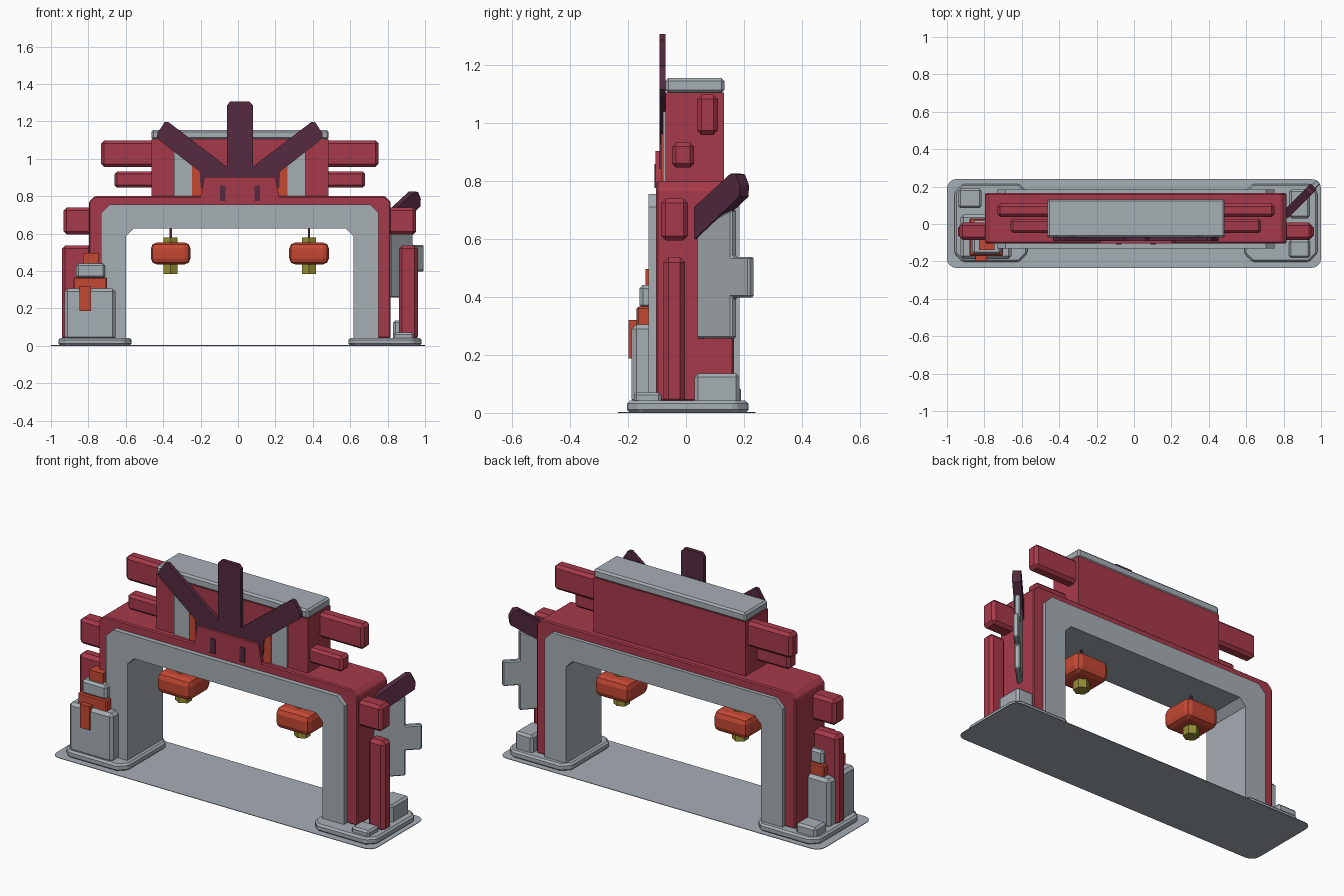
import bpy, bmesh
from math import cos, sin, pi
from mathutils import Matrix, Vector

cube = bpy.data.objects.get("Cube")
if cube:
    bpy.data.objects.remove(cube, do_unlink=True)


def material(name, rgb):
    m = bpy.data.materials.new(name)
    m.use_nodes = True
    m.diffuse_color = (*rgb, 1)
    m.node_tree.nodes["Principled BSDF"].inputs["Base Color"].default_value = (*rgb, 1)
    return m


RED = material("crimson paint", (0.39, 0.042, 0.07))
GRAY = material("pale stone", (0.38, 0.425, 0.455))
PURPLE = material("dark plum", (0.09, 0.024, 0.052))
ORANGE = material("orange red", (0.56, 0.065, 0.034))
YELLOW = material("olive gold", (0.30, 0.27, 0.035))

CX = 0.01      # centre line of the gate
CY = 0.03


def finish(name, bm, mat, bevel=0.0, segments=1):
    if bevel:
        bmesh.ops.bevel(bm, geom=bm.edges[:], offset=bevel, segments=segments,
                        affect='EDGES', profile=0.5, clamp_overlap=True)
    bmesh.ops.recalc_face_normals(bm, faces=bm.faces[:])
    me = bpy.data.meshes.new(name)
    bm.to_mesh(me)
    bm.free()
    me.materials.append(mat)
    ob = bpy.data.objects.new(name, me)
    bpy.context.scene.collection.objects.link(ob)
    return ob


def box(name, x, y, z, mat, bevel=0.0, segments=1):
    """Box from (min, max) pairs."""
    bm = bmesh.new()
    bmesh.ops.create_cube(bm, size=1)
    for v in bm.verts:
        v.co = [(a + b) / 2 + c * (b - a) for (a, b), c in zip((x, y, z), v.co)]
    return finish(name, bm, mat, bevel, segments)


def prism(name, pts, origin, u, v, depth, mat, bevel=0.0):
    """Outline in the u/v plane, extruded by the depth vector."""
    o, u, v = Vector(origin), Vector(u), Vector(v)
    bm = bmesh.new()
    face = bm.faces.new([bm.verts.new(o + u * a + v * b) for a, b in pts])
    out = bmesh.ops.extrude_face_region(bm, geom=[face])
    bmesh.ops.translate(bm, vec=Vector(depth),
                        verts=[e for e in out["geom"] if isinstance(e, bmesh.types.BMVert)])
    return finish(name, bm, mat, bevel)


def front_prism(name, pts, y0, y1, mat, bevel=0.0):
    return prism(name, pts, (CX, y0, 0), (1, 0, 0), (0, 0, 1), (0, y1 - y0, 0), mat, bevel)


def mirrored(half):
    return half + [(-a, b) for a, b in reversed(half)]


def arch(name, outer, top, inner, under, cut_out, cut_in, y0, y1, mat, bevel=0.0):
    half = [(inner - cut_in, under), (inner, under - cut_in), (inner, 0.04),
            (outer, 0.04), (outer, top - cut_out), (outer - cut_out, top)]
    front_prism(name, mirrored(half), y0, y1, mat, bevel)


def slab(name, x, y, z0, z1, cut, mat, bevel=0.0, steps=1):
    """Flat plate with cut or rounded corners in plan."""
    pts = []
    for i, (px, py) in enumerate(((x[1], y[1]), (x[0], y[1]), (x[0], y[0]), (x[1], y[0]))):
        sx, sy = (1 if px == x[1] else -1), (1 if py == y[1] else -1)
        for k in range(steps + 1):
            a = (i + k / steps) * pi / 2
            pts.append((px - sx * cut + cut * cos(a), py - sy * cut + cut * sin(a)))
    prism(name, pts, (0, 0, z0), (1, 0, 0), (0, 1, 0), (0, 0, z1 - z0), mat, bevel)


# Ground sheet and the two feet
slab("ground_sheet", (-1, 1), (-0.235, 0.24), 0, 0.003, 0.05, GRAY, steps=4)
for side, label in ((-1, "right"), (1, "left")):
    xs = sorted((CX + side * 0.58, CX + side * 0.97))
    slab(label + "_foot", xs, (-0.203, 0.215), 0.001, 0.042, 0.045, GRAY, 0.01)

# Nested arches
arch("inner_arch", 0.742, 0.754, 0.608, 0.626, 0.045, 0.04, -0.13, 0.185, GRAY)
arch("outer_arch", 0.806, 0.80, 0.70, 0.70, 0.03, 0.03, -0.103, 0.165, RED, 0.006)

# Upper block and cap
box("upper_block", (-0.462, 0.484), (-0.07, 0.131), (0.79, 1.105), RED)
box("block_cap", (-0.463, 0.485), (-0.071, 0.132), (1.103, 1.154), GRAY, 0.01)

# Side beams and leg buttresses
for side, label in ((-1, "right"), (1, "left")):
    def span(a, b):
        return sorted((CX + side * a, CX + side * b))
    box(label + "_upper_beam", span(0.4, 0.742), (0.038, 0.11), (0.957, 1.097), RED, 0.016)
    box(label + "_middle_beam", span(0.4, 0.67), (-0.048, 0.028), (0.845, 0.932), RED, 0.014)
    box(label + "_lower_beam", span(0.72, 0.942), (-0.086, 0.007), (0.594, 0.739), RED, 0.016)
    box(label + "_buttress", span(0.85 if side > 0 else 0.79, 0.952),
        (-0.078, -0.003), (0.03, 0.537), RED, 0.018)
    # Window panels beside the plaque
    box(label + "_window_frame", span(0.19, 0.352), (-0.08, -0.065), (0.795, 1.045), GRAY)
    box(label + "_window_shutter", span(0.14, 0.255), (-0.086, -0.065), (0.795, 0.965), ORANGE)
    # Slots on the plaque
    box(label + "_plaque_slot", span(0.077, 0.107), (-0.109, -0.10), (0.775, 0.858), PURPLE)

# Plaque and fan crest
front_prism("plaque", mirrored([(0.212, 0.79), (0.19, 0.902)]), -0.105, -0.065, RED)
fan = [(0.21, 0.84), (0.215, 0.93), (0.418, 1.09), (0.443, 1.115), (0.441, 1.136),
       (0.402, 1.196), (0.383, 1.197), (0.07, 0.957), (0.07, 1.285), (0.052, 1.305)]
front_prism("fan_crest", mirrored(fan), -0.092, -0.07, PURPLE)

# Hanging lanterns
for side, label in ((-1, "right"), (1, "left")):
    x = CX + side * 0.37
    box(label + "_lantern", (x - 0.106, x + 0.106), (CY - 0.1, CY + 0.1),
        (0.435, 0.552), ORANGE, 0.032, 2)
    for part, z0, z1 in (("cap", 0.545, 0.578), ("base", 0.385, 0.44)):
        bm = bmesh.new()
        bmesh.ops.create_cone(bm, cap_ends=True, segments=6, radius1=0.043, radius2=0.043,
                              depth=z1 - z0, matrix=Matrix.Translation((x, CY, (z0 + z1) / 2)))
        finish(label + "_lantern_" + part, bm, YELLOW)
    box(label + "_lantern_cord", (x - 0.006, x + 0.006), (CY - 0.006, CY + 0.006),
        (0.57, 0.63), PURPLE)

# Stepped shrine on the right foot
box("shrine_body", (-0.927, -0.655), (-0.187, 0.05), (0.03, 0.305), GRAY, 0.016)
box("shrine_band", (-0.88, -0.70), (-0.17, 0.03), (0.295, 0.366), ORANGE, 0.006)
box("shrine_tier", (-0.865, -0.71), (-0.161, 0.02), (0.36, 0.44), GRAY, 0.012)
box("shrine_top", (-0.83, -0.745), (-0.14, -0.08), (0.43, 0.496), ORANGE)
box("shrine_tongue", (-0.847, -0.787), (-0.198, -0.16), (0.187, 0.32), ORANGE)

# Loose stones on the feet
box("back_right_stone", (-0.94, -0.815), (0.085, 0.19), (0.03, 0.092), GRAY, 0.012)
box("back_left_stone", (0.83, 0.94), (0.03, 0.185), (0.03, 0.136), GRAY, 0.012)
box("front_left_stone", (0.83, 0.94), (-0.18, -0.085), (0.03, 0.071), GRAY, 0.01)

# Diagonal side sign with its slanted plank
D = 0.5 ** 0.5


def diagonal(name, pts, thick, mat, bevel=0.0):
    shift = thick * D / 2
    prism(name, pts, (0.82 - shift, 0.06 + shift, 0), (D, D, 0), (0, 0, 1),
          (thick * D, -thick * D, 0), mat, bevel)


diagonal("side_sign", [(-0.02, 0.257), (0.15, 0.257), (0.15, 0.398), (0.235, 0.398),
                       (0.235, 0.538), (0.15, 0.538), (0.15, 0.70), (-0.02, 0.64)],
         0.03, GRAY, 0.006)
diagonal("side_sign_plank", [(-0.02, 0.60), (0.197, 0.745), (0.2, 0.785), (0.18, 0.822),
                             (0.155, 0.825), (-0.02, 0.71)], 0.045, PURPLE)
